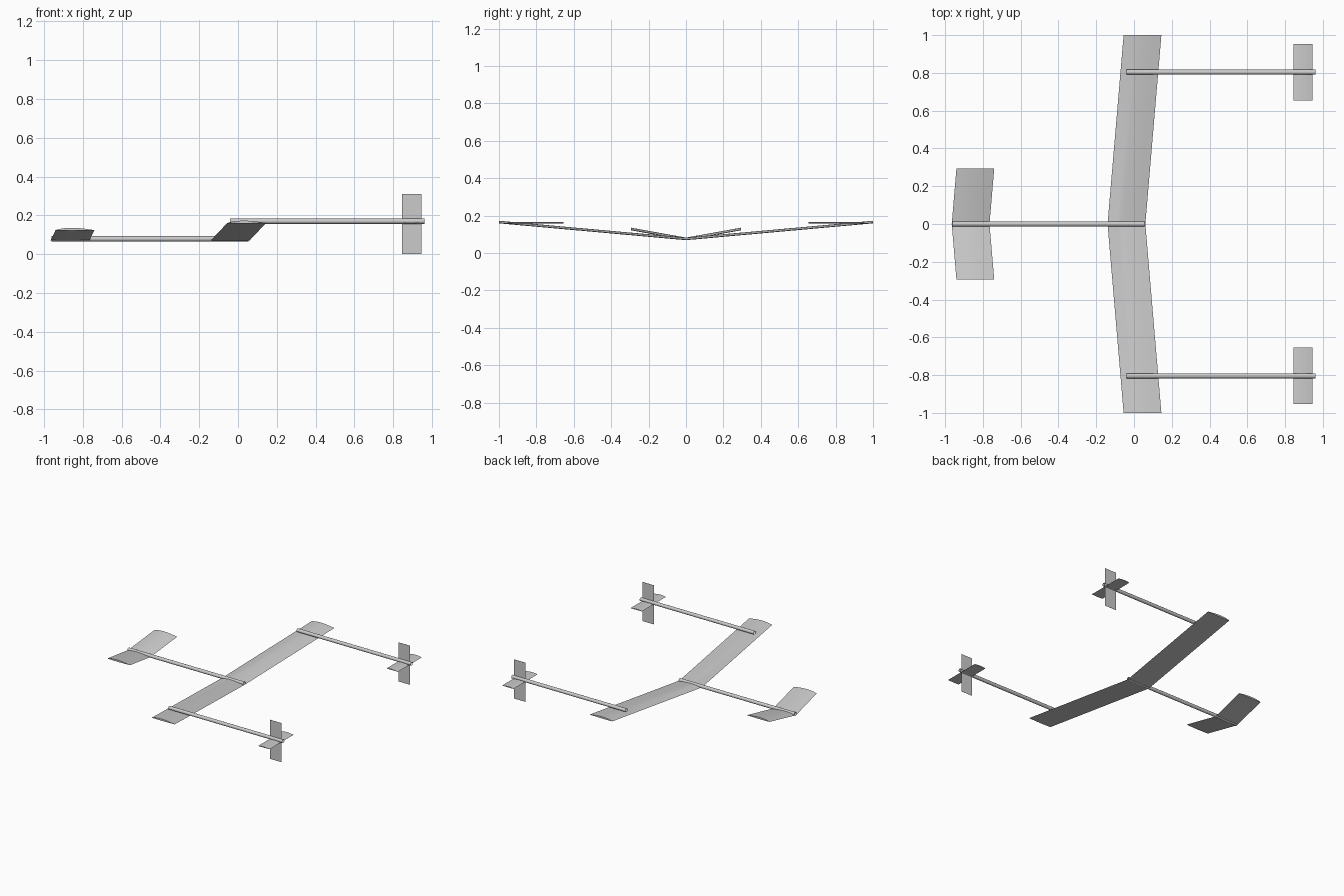
import bpy
import bmesh
import math
from mathutils import Vector

if "Cube" in bpy.data.objects:
    bpy.data.objects.remove(bpy.data.objects["Cube"], do_unlink=True)

grey = bpy.data.materials.new("plain grey")
grey.use_nodes = True
colour = (0.6, 0.6, 0.6, 1)
grey.diffuse_color = colour
grey.node_tree.nodes["Principled BSDF"].inputs["Base Color"].default_value = colour


def finish(name, bm, angle=40):
    mesh = bpy.data.meshes.new(name)
    bm.to_mesh(mesh)
    bm.free()
    mesh.materials.append(grey)
    obj = bpy.data.objects.new(name, mesh)
    bpy.context.collection.objects.link(obj)
    bpy.ops.object.select_all(action="DESELECT")
    obj.select_set(True)
    bpy.context.view_layer.objects.active = obj
    bpy.ops.object.shade_smooth_by_angle(angle=math.radians(angle))
    return obj


def section(chord, top, bottom, steps=12):
    """Closed airfoil outline, leading edge at the origin."""
    ts = [(1 - math.cos(math.pi * i / steps)) / 2 for i in range(steps + 1)]
    bulge = [math.sin(math.pi * t ** 0.8) for t in ts]
    upper = [(chord * t, top * b) for t, b in zip(ts, bulge)]
    lower = [(chord * t, -bottom * b) for t, b in zip(ts, bulge)]
    return upper + lower[-2:0:-1]


def lifting_surface(name, stations, chord, top, bottom):
    """Loft the airfoil through leading edge points, tip to tip."""
    bm = bmesh.new()
    outline = section(chord, top, bottom)
    rings = [[bm.verts.new(Vector(p) + Vector((x, 0, z))) for x, z in outline]
             for p in stations]
    count = len(outline)
    for a, b in zip(rings, rings[1:]):
        for i in range(count):
            j = (i + 1) % count
            bm.faces.new((a[i], a[j], b[j], b[i]))
    bm.faces.new(rings[0])
    bm.faces.new(rings[-1])
    bmesh.ops.recalc_face_normals(bm, faces=bm.faces)
    return finish(name, bm, 9)


def boom(name, x0, x1, y, z, radius=0.0135):
    """Open round tube along x."""
    bm = bmesh.new()
    bmesh.ops.create_cone(bm, cap_ends=False, segments=20,
                          radius1=radius, radius2=radius, depth=x1 - x0)
    for v in bm.verts:
        v.co = Vector((v.co.z + (x0 + x1) / 2, y + v.co.x, z + v.co.y))
    bmesh.ops.recalc_face_normals(bm, faces=bm.faces)
    return finish(name, bm)


def fin(name, x0, x1, y, z0, z1):
    """Thin flat upright plate."""
    bm = bmesh.new()
    bmesh.ops.create_cube(bm, size=1)
    for v in bm.verts:
        v.co = Vector(((x0 + x1) / 2 + v.co.x * (x1 - x0), y + v.co.y * 0.001,
                       (z0 + z1) / 2 + v.co.z * (z1 - z0)))
    return finish(name, bm)


# Main wing and front wing, swept and raised towards the tips
lifting_surface("main_wing", [(-0.055, -1, 0.161), (-0.14, 0, 0.071),
                              (-0.055, 1, 0.161)], 0.2, 0.012, 0.002)
lifting_surface("front_wing", [(-0.94, -0.295, 0.124), (-0.965, 0, 0.071),
                               (-0.94, 0.295, 0.124)], 0.2, 0.012, 0.002)

# Centre boom
boom("centre_boom", -0.96, 0.055, 0, 0.079)

# Rear booms with their tail surfaces
for side, y in (("right", -0.804), ("left", 0.804)):
    boom(side + "_rear_boom", -0.04, 0.96, y, 0.17)
    lifting_surface(side + "_tailplane", [(0.845, y - 0.15, 0.16),
                                          (0.845, y + 0.15, 0.16)], 0.1, 0.006, 0.001)
    fin(side + "_fin", 0.845, 0.945, y, 0, 0.31)
